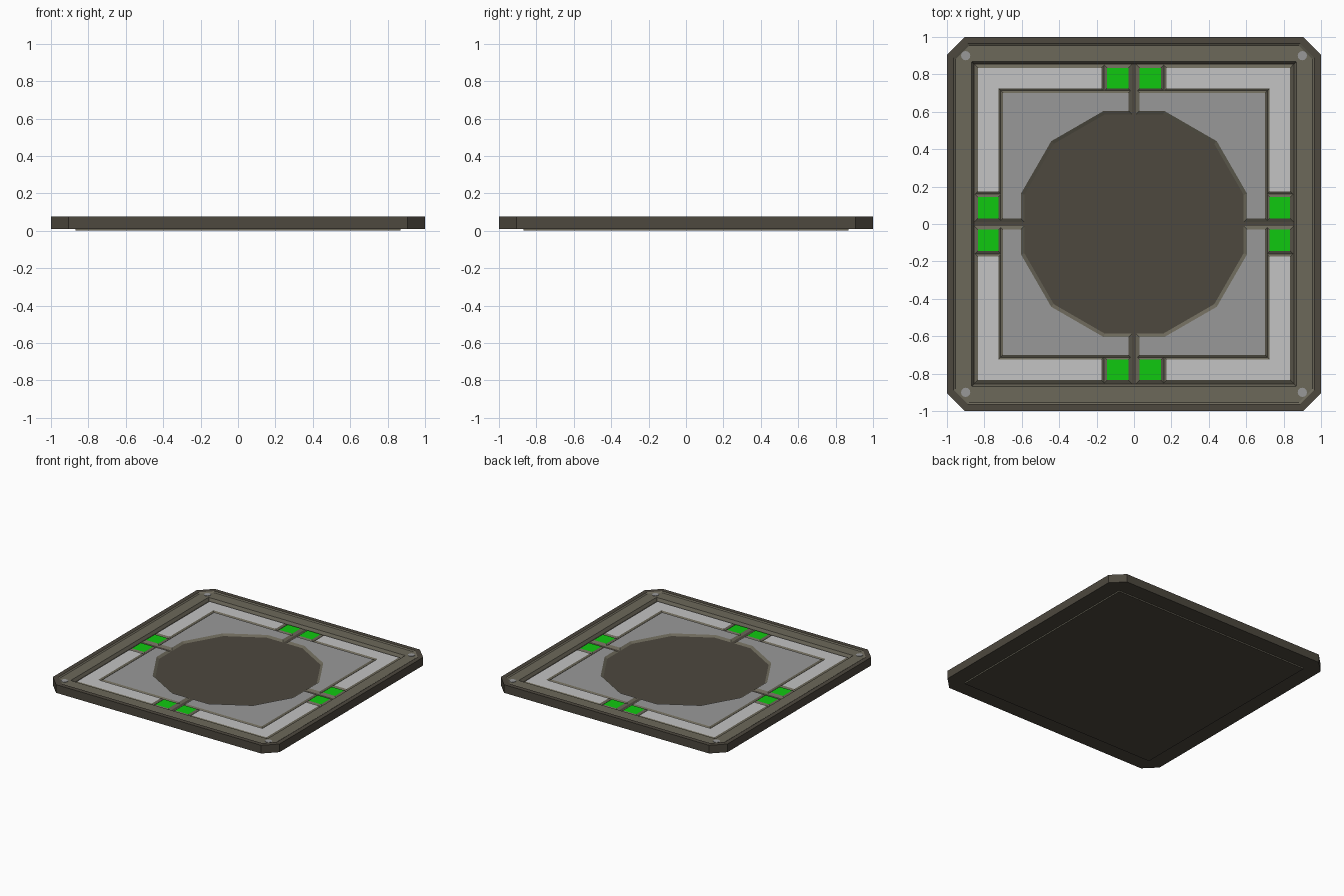
import bpy, bmesh, math
from mathutils import Vector, Matrix

if "Cube" in bpy.data.objects:
    bpy.data.objects.remove(bpy.data.objects["Cube"])


def material(name, hex_colour):
    lin = []
    for i in (0, 2, 4):
        c = int(hex_colour[i:i + 2], 16) / 255
        lin.append(c / 12.92 if c <= 0.04045 else ((c + 0.055) / 1.055) ** 2.4)
    m = bpy.data.materials.new(name)
    m.diffuse_color = (*lin, 1)
    m.use_nodes = True
    m.node_tree.nodes["Principled BSDF"].inputs["Base Color"].default_value = m.diffuse_color
    return m


DARK = material("dark brown", "4D483E")
TAUPE = material("taupe", "6C685A")
MID = material("mid grey", "999999")
LIGHT = material("light grey", "C3C3C3")
GREEN = material("bright green", "10C910")

FLOOR, TOP = 0.044, 0.057


def finish(bm, name, mats):
    bmesh.ops.recalc_face_normals(bm, faces=bm.faces)
    mesh = bpy.data.meshes.new(name)
    bm.to_mesh(mesh)
    bm.free()
    for m in mats:
        mesh.materials.append(m)
    ob = bpy.data.objects.new(name, mesh)
    bpy.context.collection.objects.link(ob)
    return ob


def octagon(h, c, z):
    """Square of half size h with corners cut by c."""
    pts = []
    for k in range(4):
        r = Matrix.Rotation(k * math.pi / 2, 3, 'Z')
        pts += [r @ Vector((h, h - c, z)), r @ Vector((h - c, h, z))]
    return pts


def bridge(bm, a, b, mat):
    n = len(a)
    for i in range(n):
        bm.faces.new((a[i], a[(i + 1) % n], b[(i + 1) % n], b[i])).material_index = mat


def grow(pts, d):
    """Mitred outward offset of a counter-clockwise outline."""
    out = []
    for i, p in enumerate(pts):
        e1 = (p - pts[i - 1]).normalized()
        e2 = (pts[(i + 1) % len(pts)] - p).normalized()
        n1, n2 = Vector((e1.y, -e1.x)), Vector((e2.y, -e2.x))
        out.append(p + (n1 + n2) * d / (1 + n1.dot(n2)))
    return out


# Outer frame: closed ring of chamfered squares, colour per band
bm = bmesh.new()
profile = [(1.0, 0.095, 0.01, 0), (1.0, 0.095, 0.075, 0), (0.965, 0.078, 0.075, 1),
           (0.955, 0.074, 0.068, 1), (0.868, 0.002, 0.068, 1), (0.856, 0.002, FLOOR, 1),
           (0.856, 0.002, 0.01, 0)]
rings = [[bm.verts.new(p) for p in octagon(h, c, z)] for h, c, z, _ in profile]
for i, ring in enumerate(rings):
    bridge(bm, ring, rings[(i + 1) % len(rings)], profile[i][3])
finish(bm, "outer_frame", [DARK, TAUPE])

# Base slab: dark floor and underside, taupe edge
bm = bmesh.new()
bmesh.ops.create_cube(bm, size=1, matrix=Matrix.Translation((0, 0, FLOOR / 2))
                      @ Matrix.Diagonal((1.74, 1.74, FLOOR, 1)))
bm.normal_update()
for f in bm.faces:
    f.material_index = 0 if abs(f.normal.z) > 0.5 else 1
finish(bm, "base_slab", [DARK, TAUPE])


def panels(name, outline, mat, slope=0.019):
    """Raised panel with sloping taupe sides, repeated in four quadrants."""
    base = [Vector(p) for p in outline]
    for k in range(4):
        r = Matrix.Rotation(k * math.pi / 2, 2)
        pts = [r @ p for p in base]
        bm = bmesh.new()
        hi = [bm.verts.new((p.x, p.y, TOP)) for p in pts]
        lo = [bm.verts.new((p.x, p.y, FLOOR)) for p in grow(pts, slope)]
        bm.faces.new(hi).material_index = 0
        bridge(bm, lo, hi, 1)
        # ngon normals come from the winding, which is already outward
        mesh = bpy.data.meshes.new(name)
        bm.to_mesh(mesh)
        bm.free()
        mesh.materials.append(mat)
        mesh.materials.append(TAUPE)
        ob = bpy.data.objects.new(f"{name}_{k + 1}", mesh)
        bpy.context.collection.objects.link(ob)


# Inner panels around the twelve-sided centre
arc = [(0.626 * math.cos(math.radians(a)), 0.626 * math.sin(math.radians(a)))
       for a in (75, 45, 15)]
panels("inner_panel", [(0.605, 0.03), (0.70, 0.03), (0.70, 0.70), (0.03, 0.70),
                       (0.03, 0.605)] + arc, MID)
# L-shaped corner panels
panels("corner_panel", [(0.725, 0.175), (0.835, 0.175), (0.835, 0.835),
                        (0.175, 0.835), (0.175, 0.725), (0.725, 0.725)], LIGHT)
# Green lights, two per side
panels("light_a", [(0.03, 0.725), (0.145, 0.725), (0.145, 0.835), (0.03, 0.835)], GREEN)
panels("light_b", [(0.725, 0.03), (0.835, 0.03), (0.835, 0.145), (0.725, 0.145)], GREEN)

# Corner rivets
for sx in (-1, 1):
    for sy in (-1, 1):
        bm = bmesh.new()
        bmesh.ops.create_cone(bm, cap_ends=True, segments=12, radius1=0.025,
                              radius2=0.025, depth=0.008,
                              matrix=Matrix.Translation((sx * 0.9, sy * 0.9, 0.067)))
        finish(bm, "corner_rivet", [MID])
